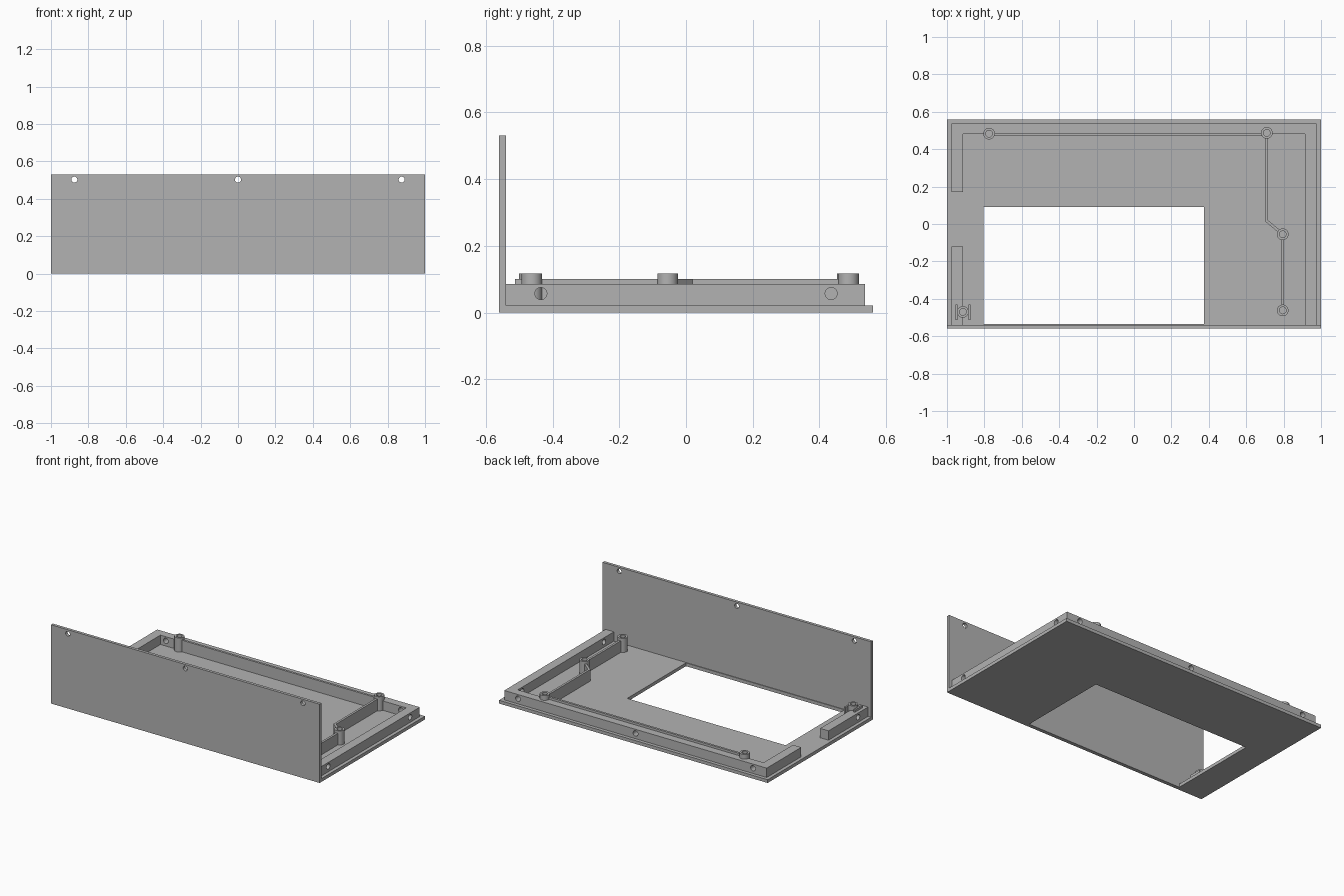
import bpy, bmesh, math
from mathutils import Matrix, Vector

cube = bpy.data.objects.get("Cube")
if cube:
    bpy.data.objects.remove(cube, do_unlink=True)

grey = bpy.data.materials.new("plain grey")
grey.use_nodes = True
COLOR = (0.45, 0.45, 0.45, 1)
grey.diffuse_color = COLOR
grey.node_tree.nodes["Principled BSDF"].inputs["Base Color"].default_value = COLOR

FLOOR, RAIL_TOP, RIB_TOP, BOSS_TOP = 0.022, 0.085, 0.10, 0.117
HOLE_Z = 0.057


def finish(name, bm):
    bmesh.ops.recalc_face_normals(bm, faces=bm.faces)
    mesh = bpy.data.meshes.new(name)
    bm.to_mesh(mesh)
    bm.free()
    mesh.materials.append(grey)
    obj = bpy.data.objects.new(name, mesh)
    bpy.context.collection.objects.link(obj)
    return obj


def prism(name, outline, z0, z1):
    bm = bmesh.new()
    face = bm.faces.new([bm.verts.new((x, y, z0)) for x, y in outline])
    top = bmesh.ops.extrude_face_region(bm, geom=[face])["geom"]
    bmesh.ops.translate(bm, vec=(0, 0, z1 - z0),
                        verts=[v for v in top if isinstance(v, bmesh.types.BMVert)])
    return finish(name, bm)


def block(name, x0, x1, y0, y1, z0, z1):
    return prism(name, [(x0, y0), (x1, y0), (x1, y1), (x0, y1)], z0, z1)


def rod(name, centre, radius, length, axis="Z"):
    turn = {"X": Matrix.Rotation(math.pi / 2, 4, "Y"),
            "Y": Matrix.Rotation(math.pi / 2, 4, "X"), "Z": Matrix()}[axis]
    bm = bmesh.new()
    bmesh.ops.create_cone(bm, cap_ends=True, segments=32, radius1=radius,
                          radius2=radius, depth=length,
                          matrix=Matrix.Translation(Vector(centre)) @ turn)
    return finish(name, bm)


def bake(obj):
    deps = bpy.context.evaluated_depsgraph_get()
    mesh = bpy.data.meshes.new_from_object(obj.evaluated_get(deps))
    obj.modifiers.clear()
    obj.data = mesh


def cut(obj, cutters):
    for cutter in cutters:
        mod = obj.modifiers.new("cut", "BOOLEAN")
        mod.operation, mod.solver, mod.object = "DIFFERENCE", "EXACT", cutter
    bake(obj)
    for cutter in cutters:
        bpy.data.objects.remove(cutter, do_unlink=True)


def smooth(obj):
    bpy.ops.object.select_all(action="DESELECT")
    obj.select_set(True)
    bpy.context.view_layer.objects.active = obj
    bpy.ops.object.shade_smooth_by_angle(angle=math.radians(30))


def rib(name, path, z0=FLOOR, thickness=0.015):
    bm = bmesh.new()
    columns = [[bm.verts.new((x, y, z)) for z in (z0, RIB_TOP)] for x, y in path]
    for a, b in zip(columns, columns[1:]):
        bm.faces.new((a[0], b[0], b[1], a[1]))
    obj = finish(name, bm)
    mod = obj.modifiers.new("thickness", "SOLIDIFY")
    mod.thickness, mod.offset, mod.use_even_offset = thickness, 0, True
    bake(obj)
    return obj


# Floor plate with its large window
floor = block("floor_plate", -1, 1, -0.541, 0.56, 0, FLOOR)
cut(floor, [block("window_cutter", -0.805, 0.375, -0.535, 0.09, -0.1, 0.1)])

# Upright front panel with three screw holes
panel = block("front_panel", -1, 1, -0.56, -0.54, 0, 0.53)
cut(panel, [rod("hole_cutter", (x, -0.55, 0.503), 0.016, 0.1, "Y")
            for x in (-0.875, 0, 0.875)])
smooth(panel)

# Standoff positions
bosses = {"back_right_standoff": (-0.775, 0.483),
          "back_left_standoff": (0.71, 0.487),
          "middle_left_standoff": (0.795, -0.055),
          "front_left_standoff": (0.795, -0.462),
          "front_right_standoff": (-0.915, -0.47)}


def boss_cutter(x, y):
    return rod("boss_cutter", (x, y, FLOOR + 0.1), 0.018, 0.2)


# Raised rim: left and back sides, turning onto the right side
OUT, IN, BACK, INNER = 0.977, 0.915, 0.537, 0.482
rim = prism("rim_rail", [(OUT, -0.54), (OUT, BACK), (-OUT, BACK), (-OUT, 0.17),
                         (-IN, 0.17), (-IN, INNER), (IN, INNER), (IN, -0.54)],
            FLOOR, RAIL_TOP)
cutters = [rod("hole_cutter", (x, 0.51, HOLE_Z), 0.018, 0.1, "Y")
           for x in (-0.875, 0, 0.875)]
cutters += [rod("hole_cutter", (0.946, y, HOLE_Z), 0.018, 0.1, "X")
            for y in (-0.435, 0.435)]
cutters += [boss_cutter(*bosses[n]) for n in ("back_right_standoff", "back_left_standoff")]
cut(rim, cutters)
smooth(rim)

# Short rail at the front of the right side
short_rail = block("short_rail", -OUT, -IN, -0.54, -0.12, FLOOR, RAIL_TOP)
cut(short_rail, [rod("hole_cutter", (-0.946, -0.435, HOLE_Z), 0.018, 0.1, "X"),
                 boss_cutter(*bosses["front_right_standoff"])])
smooth(short_rail)

# Hollow standoffs
for name, (x, y) in bosses.items():
    boss = rod(name, (x, y, (FLOOR + BOSS_TOP) / 2), 0.031, BOSS_TOP - FLOOR)
    cut(boss, [boss_cutter(x, y)])
    smooth(boss)

# Thin ribs linking the standoffs
rib("back_rib", [(-0.75, 0.478), (0.685, 0.478)])
rib("left_rib", [(0.71, 0.462), (0.71, 0.016), (0.776, -0.039)])
rib("front_left_rib", [(0.795, -0.08), (0.795, -0.437)])

# Flanges either side of the front right standoff
for side, word in ((-1, "outer"), (1, "inner")):
    x = -0.915 + side * 0.035
    rib(word + "_flange", [(x, -0.512), (x, -0.43)], thickness=0.011)
    rib(word + "_flange_arm", [(-0.915 + side * 0.025, -0.47), (x, -0.47)], thickness=0.011)
